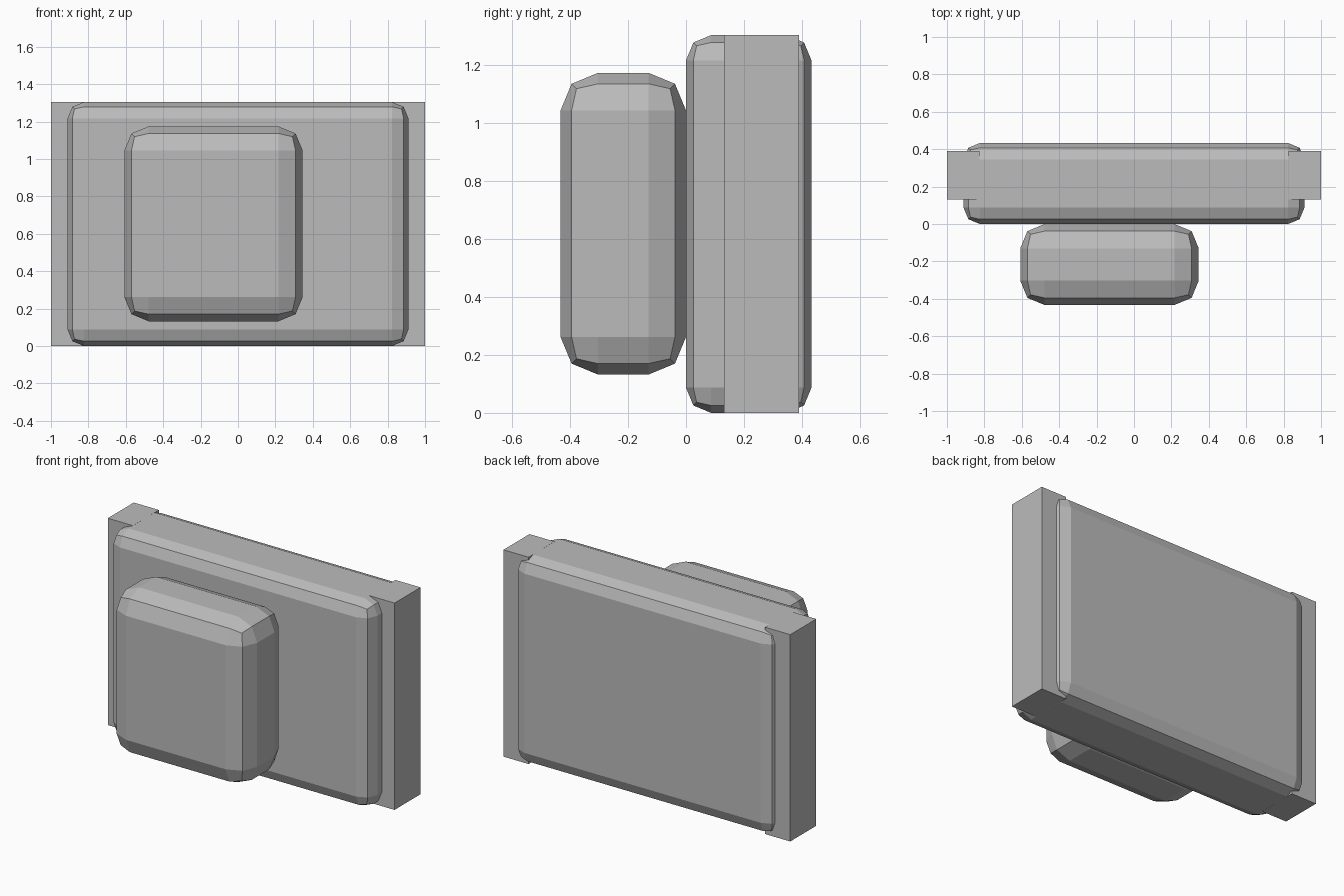
import bpy
import bmesh
from mathutils import Vector

if "Cube" in bpy.data.objects:
    bpy.data.objects.remove(bpy.data.objects["Cube"], do_unlink=True)

grey = bpy.data.materials.new("plain grey")
grey.use_nodes = True
colour = (0.5, 0.5, 0.5, 1)
grey.diffuse_color = colour
grey.node_tree.nodes["Principled BSDF"].inputs["Base Color"].default_value = colour


def box(name, low, high, bevel=0):
    """Flat-faced box between two corners, with optional two-step rounded edges."""
    low, high = Vector(low), Vector(high)
    mesh = bpy.data.meshes.new(name)
    bm = bmesh.new()
    bmesh.ops.create_cube(bm, size=1)
    bmesh.ops.scale(bm, vec=high - low, verts=bm.verts)
    bmesh.ops.translate(bm, vec=(low + high) / 2, verts=bm.verts)
    bm.to_mesh(mesh)
    bm.free()
    mesh.materials.append(grey)
    obj = bpy.data.objects.new(name, mesh)
    bpy.context.collection.objects.link(obj)
    if bevel:
        mod = obj.modifiers.new("rounded edges", "BEVEL")
        mod.width = bevel
        mod.segments = 2
    return obj


HEIGHT = 1.304

# Wide rounded panel
box("main_panel", (-0.911, 0, 0), (0.911, 0.433, HEIGHT), 0.087)

# Square end blocks on both sides
box("left_end_block", (0.825, 0.131, 0), (1, 0.39, HEIGHT))
box("right_end_block", (-1, 0.131, 0), (-0.825, 0.39, HEIGHT))

# Rounded block on the front, set off centre
box("front_block", (-0.608, -0.433, 0.132), (0.346, 0, 1.174), 0.13)
